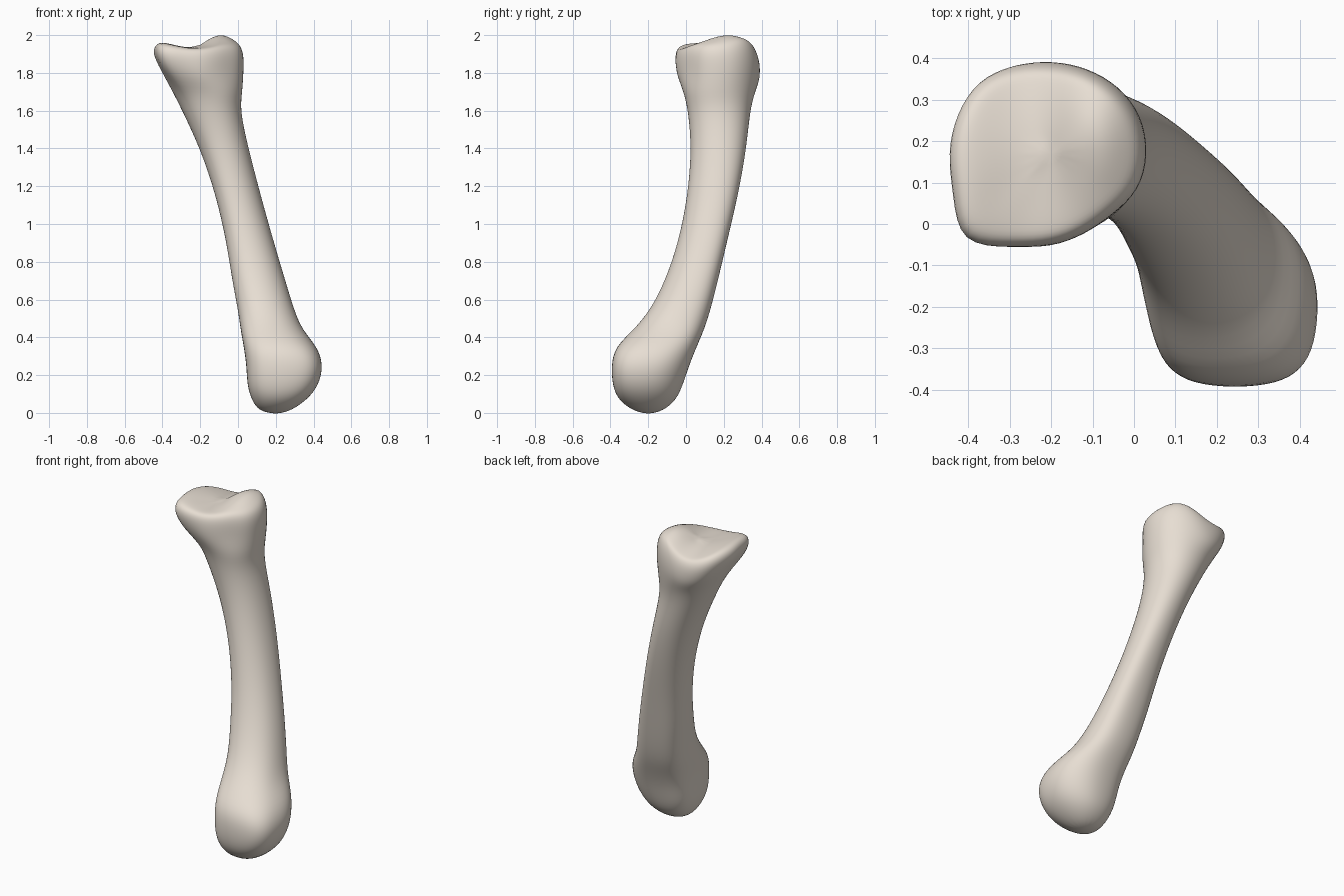
import bpy, bmesh
from math import sin, cos, pi, exp, copysign

N = 16
GROW = 1.025          # offsets the slight shrink from subdivision

# shaft sections: z, x min, x max, y min, y max, skew,
# squareness of the front, back-right and back-left (lower is squarer)
sections = [
    (0.012, 0.11, 0.28, -0.28, -0.12, 0.0, 0.95, 0.95, 0.95),
    (0.065, 0.075, 0.36, -0.355, -0.055, 0.0, 0.85, 0.95, 0.85),
    (0.14, 0.050, 0.425, -0.388, -0.02, 0.0, 0.73, 0.98, 0.72),
    (0.25, 0.047, 0.452, -0.395, 0.015, 0.0, 0.67, 0.98, 0.68),
    (0.35, 0.032, 0.42, -0.375, 0.055, 0.0, 0.73, 0.92, 0.68),
    (0.44, 0.015, 0.338, -0.275, 0.095, 0.05, 0.85, 0.82, 0.7),
    (0.55, 0.0, 0.295, -0.185, 0.13, 0.08, 0.95, 0.8, 0.72),
    (0.70, -0.03, 0.25, -0.11, 0.168, 0.12, 0.95, 0.8, 0.78),
    (0.90, -0.06, 0.19, -0.04, 0.215, 0.15, 0.95, 0.82, 0.85),
    (1.15, -0.115, 0.12, 0.01, 0.275, 0.15, 0.95, 0.88, 0.9),
    (1.40, -0.20, 0.055, 0.03, 0.32, 0.1, 0.95, 0.95, 0.95),
    (1.60, -0.295, 0.01, 0.012, 0.338, 0.0, 0.95, 0.95, 0.95),
    (1.70, -0.345, 0.022, -0.012, 0.365, -0.05, 0.95, 0.95, 0.95),
]
# head outline: radius about the head centre, every 22.5 degrees
HX, HY = -0.20, 0.17
head = [.230, .235, .23, .224, .225, .241, .26, .254,
        .252, .257, .315, .243, .222, .207, .205, .227]


def pw(v, e):
    return copysign(abs(v) ** e, v)


def bump(x, y, cx, cy, sx, sy):
    return exp(-((x - cx) / sx) ** 2 - ((y - cy) / sy) ** 2)


def top_height(x, y):
    """Saddle-shaped joint surface with a right ridge and a raised left rim."""
    z = 1.925 + 0.085 * bump(x, y, -0.09, 0.23, 0.10, 0.18)
    z += 0.04 * bump(x, y, -0.41, 0.09, 0.10, 0.26)
    return z - 0.035 * bump(x, y, -0.27, 0.40, 0.14, 0.12)


bm = bmesh.new()
rings = []
# lower joint and shaft
for z, x0, x1, y0, y1, skew, front, back_right, back_left in sections:
    ring = []
    for i in range(N):
        t = 2 * pi * i / N
        c, s = cos(t - skew / 2), sin(t + skew / 2)
        sq = front if s < 0 else back_right if c > 0 else back_left
        x = (x0 + x1) / 2 + GROW * (x1 - x0) / 2 * pw(c, sq)
        y = (y0 + y1) / 2 + GROW * (y1 - y0) / 2 * pw(s, sq)
        ring.append(bm.verts.new((x, y, z)))
    rings.append(ring)
# head wall, rim and joint surface: scale, drop, left taper, back taper
for scale, drop, left, back in [(1.02, 0.14, 0.17, 0), (1.03, 0.05, 0, 0.04), (0.96, 0.005, 0, 0.06),
                                (0.8, 0, 0, 0), (0.55, 0, 0, 0), (0.28, 0, 0, 0)]:
    ring = []
    for i in range(N):
        t = 2 * pi * i / N
        s = head[i] * (scale - left * max(0, -cos(t)) - back * max(0, sin(t)))
        x, y = HX + s * cos(t), HY + s * sin(t)
        ring.append(bm.verts.new((x, y, top_height(x, y) - drop)))
    rings.append(ring)
for a, b in zip(rings, rings[1:]):
    for i in range(N):
        j = (i + 1) % N
        bm.faces.new((a[i], a[j], b[j], b[i]))
# end caps
low = bm.verts.new((0.20, -0.20, -0.008))
high = bm.verts.new((HX, HY, top_height(HX, HY)))
for i in range(N):
    j = (i + 1) % N
    bm.faces.new((low, rings[0][j], rings[0][i]))
    bm.faces.new((high, rings[-1][i], rings[-1][j]))
bmesh.ops.recalc_face_normals(bm, faces=bm.faces)

me = bpy.data.meshes.new("long_bone")
bm.to_mesh(me)
bm.free()
for p in me.polygons:
    p.use_smooth = True
bone = bpy.data.objects.new("long_bone", me)
bpy.context.collection.objects.link(bone)
# warm off-white bone colour
mat = bpy.data.materials.new("bone_white")
mat.diffuse_color = (0.80, 0.73, 0.65, 1)
me.materials.append(mat)
sub = bone.modifiers.new("smooth", 'SUBSURF')
sub.levels = sub.render_levels = 2
